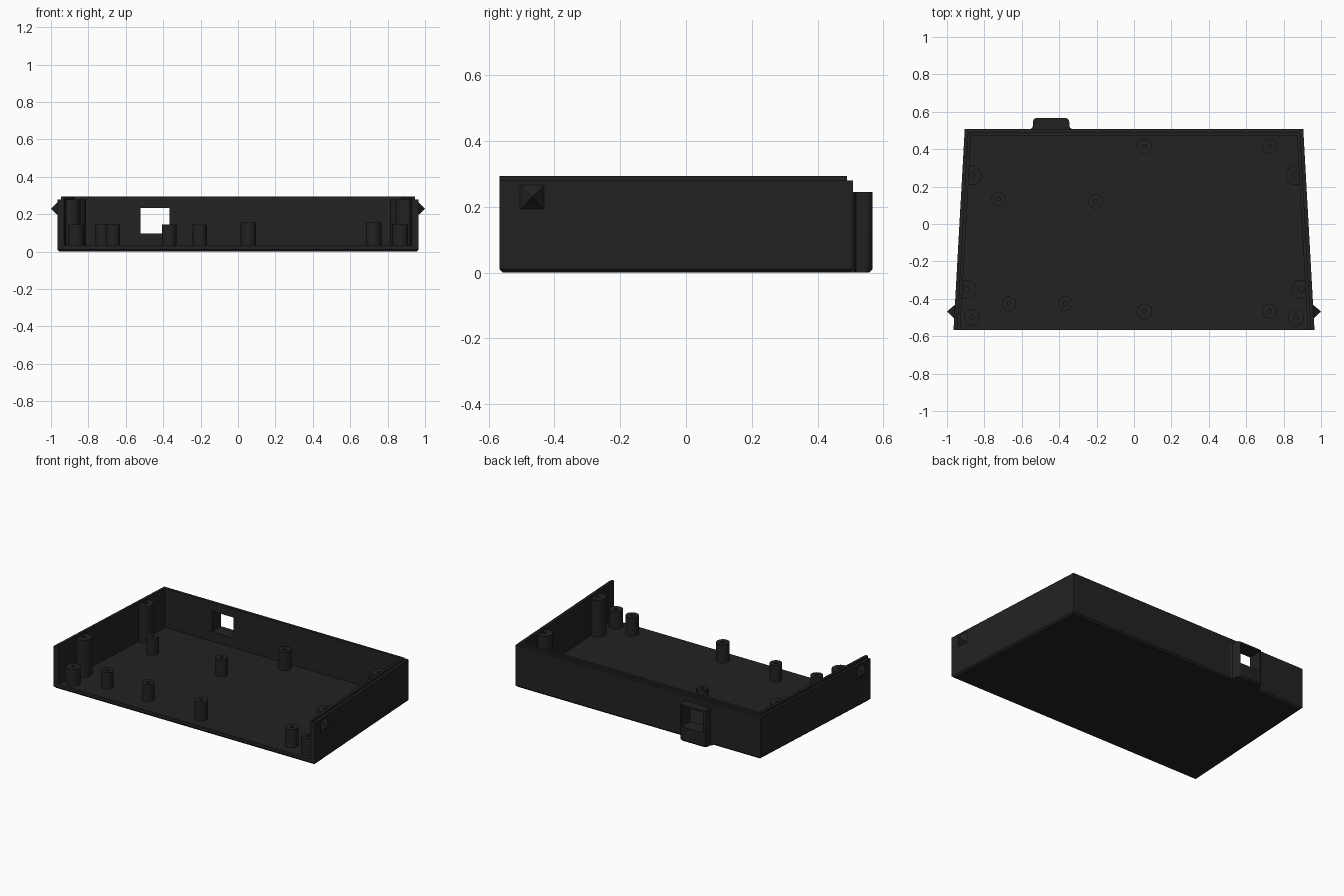
import bpy, bmesh, math

if "Cube" in bpy.data.objects:
    bpy.data.objects.remove(bpy.data.objects["Cube"])

FRONT, BACK = -0.567, 0.508      # tray ends in y
FLOOR, RIM, LIP = 0.033, 0.28, 0.294

mat = bpy.data.materials.new("charcoal_plastic")
mat.diffuse_color = (0.016, 0.016, 0.016, 1)
mat.use_nodes = True
mat.node_tree.nodes["Principled BSDF"].inputs["Base Color"].default_value = mat.diffuse_color


def finish(name, bm, smooth=False):
    bmesh.ops.recalc_face_normals(bm, faces=bm.faces)
    me = bpy.data.meshes.new(name)
    bm.to_mesh(me)
    bm.free()
    me.materials.append(mat)
    ob = bpy.data.objects.new(name, me)
    bpy.context.collection.objects.link(ob)
    if smooth:
        bpy.ops.object.select_all(action='DESELECT')
        ob.select_set(True)
        bpy.context.view_layer.objects.active = ob
        bpy.ops.object.shade_smooth_by_angle(angle=math.radians(35))
    return ob


def loft(name, sections, smooth=False):
    """Solid through a stack of matching outlines: [(points, z), ...]"""
    bm = bmesh.new()
    loops = [[bm.verts.new((x, y, z)) for x, y in pts] for pts, z in sections]
    n = len(loops[0])
    for a, b in zip(loops, loops[1:]):
        for i in range(n):
            j = (i + 1) % n
            bm.faces.new((a[i], a[j], b[j], b[i]))
    bm.faces.new(loops[0][::-1])
    bm.faces.new(loops[-1])
    return finish(name, bm, smooth)


def half_width(y):
    return 0.965 - 0.0558 * (y - FRONT)


def trapezoid(inset):
    f, b = FRONT + inset, BACK - inset
    wf, wb = half_width(f) - inset, half_width(b) - inset
    return [(-wf, f), (wf, f), (wb, b), (-wb, b)]


def u_outline(outer, inner):
    """U-shaped wall outline, open at the front."""
    def side(o):
        return [(half_width(FRONT) - o, FRONT), (half_width(BACK - o) - o, BACK - o)]
    (x0, y0), (x1, y1) = side(outer)
    (x2, y2), (x3, y3) = side(inner)
    return [(x0, y0), (x1, y1), (-x1, y1), (-x0, y0),
            (-x2, y2), (-x3, y3), (x3, y3), (x2, y2)]


# Floor with a bevelled lower edge, walls and the raised inner lip
loft("floor", [(trapezoid(0.011), 0), (trapezoid(0), 0.011), (trapezoid(0), FLOOR)])
walls = loft("walls", [(u_outline(0, 0.036), FLOOR), (u_outline(0, 0.036), RIM)])
lip = loft("lip", [(u_outline(0.018, 0.036), RIM), (u_outline(0.018, 0.036), LIP)])

# Port housing on the back wall: flared root, rounded outer corners
PORT_X = -0.443


def housing_outline(end):
    half = [(0.109, BACK - 0.015), (0.109, BACK + 0.002), (0.1, BACK + 0.008), (0.097, BACK + 0.018)]
    r = 0.022
    for i in range(6):
        a = math.radians(18 * i)
        half.append((0.097 - r + r * math.cos(a), end - r + r * math.sin(a)))
    return [(PORT_X + x, y) for x, y in half] + [(PORT_X - x, y) for x, y in reversed(half)]


housing = loft("port_housing", [(housing_outline(0.557), 0.0), (housing_outline(0.567), 0.011),
                                (housing_outline(0.567), 0.246)], True)

# Rectangular opening through wall and housing
opening = [(-0.521, 0.4), (-0.365, 0.4), (-0.365, 0.7), (-0.521, 0.7)]
cutter = loft("port_cutter", [(opening, 0.097), (opening, 0.234)])
cutter.hide_render = True
cutter.hide_viewport = True
for ob in (walls, housing):
    mod = ob.modifiers.new("port", 'BOOLEAN')
    mod.operation = 'DIFFERENCE'
    mod.solver = 'EXACT'
    mod.object = cutter


# Screw posts: lathed tubes with a blind pilot hole
def post(name, x, y, r, top, hole, seg=32):
    bm = bmesh.new()
    rings = []
    for rad, z in ((r, FLOOR - 0.005), (r, top), (hole, top), (hole, top - 0.08)):
        rings.append([bm.verts.new((x + rad * math.cos(2 * math.pi * i / seg),
                                    y + rad * math.sin(2 * math.pi * i / seg), z))
                      for i in range(seg)])
    for a, b in zip(rings, rings[1:]):
        for i in range(seg):
            j = (i + 1) % seg
            bm.faces.new((a[i], a[j], b[j], b[i]))
    bm.faces.new(rings[0])
    bm.faces.new(rings[-1])
    finish(name, bm, True)


for x in (0.055, 0.725):
    for y in (0.415, -0.467):
        post("board_post", x, y, 0.041, 0.155, 0.011)
for x, y in ((-0.725, 0.135), (-0.205, 0.12), (-0.668, -0.425), (-0.367, -0.425)):
    post("small_post", x, y, 0.038, 0.145, 0.011)
for s in (-1, 1):
    post("front_post", s * 0.867, -0.5, 0.043, 0.145, 0.011)
    post("tall_post_back", s * 0.865, 0.26, 0.052, RIM - 0.002, 0.014)
    post("tall_post_front", s * 0.895, -0.35, 0.052, RIM - 0.002, 0.014)

# Pyramid snap catches on the side walls
for s in (-1, 1):
    bm = bmesh.new()
    base = [bm.verts.new((s * (half_width(y) - 0.002), y, z))
            for y, z in ((-0.506, 0.191), (-0.43, 0.191), (-0.43, 0.268), (-0.506, 0.268))]
    tip = bm.verts.new((s * 1.0, -0.468, 0.23))
    bm.faces.new(base)
    for i in range(4):
        bm.faces.new((base[i], base[(i + 1) % 4], tip))
    finish("snap_catch", bm)
